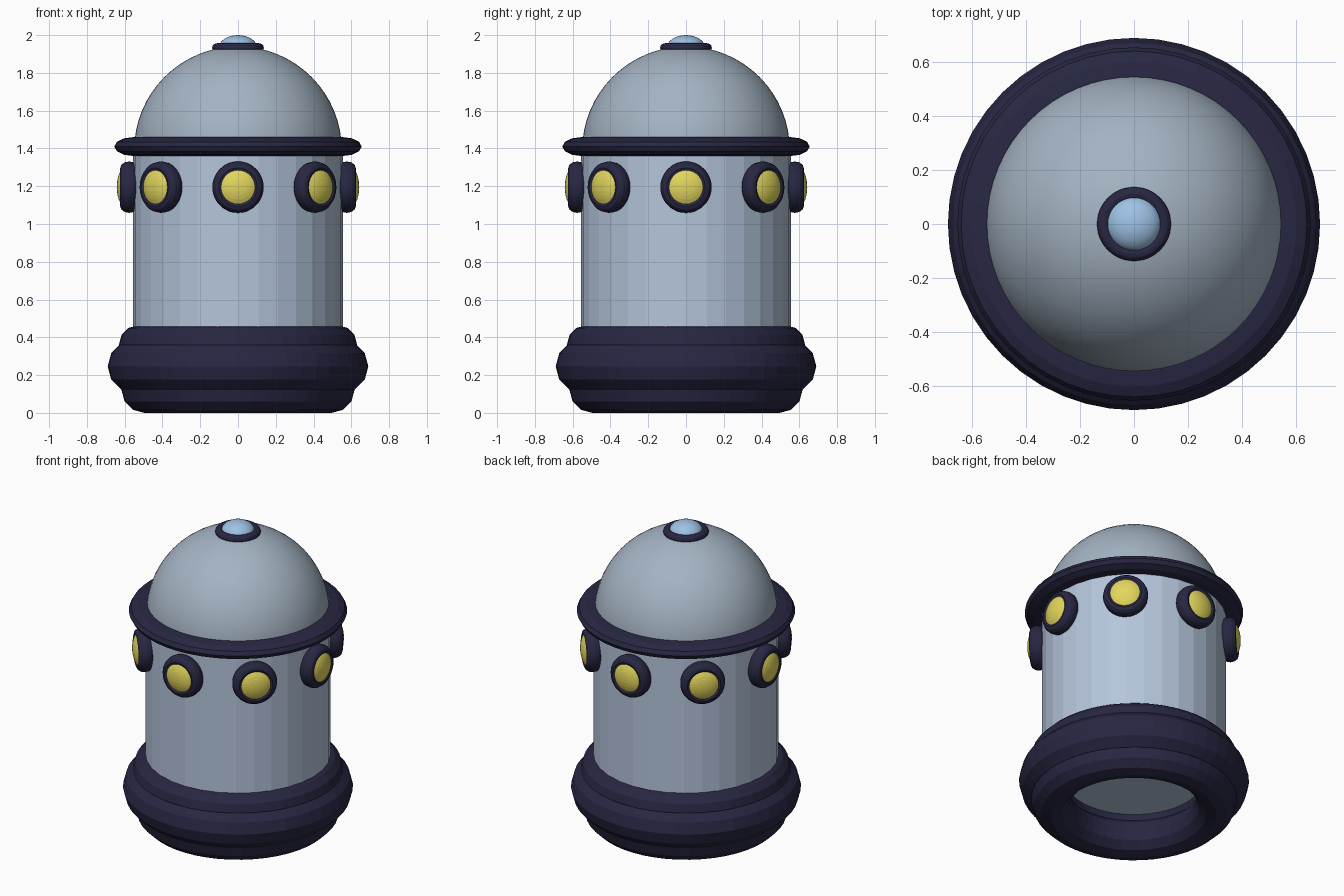
import bpy
import math

if "Cube" in bpy.data.objects:
    bpy.data.objects.remove(bpy.data.objects["Cube"])


def material(name, rgb):
    m = bpy.data.materials.new(name)
    m.diffuse_color = (*rgb, 1)
    m.use_nodes = True
    m.node_tree.nodes["Principled BSDF"].inputs["Base Color"].default_value = m.diffuse_color
    return m


BODY = material("pale blue grey", (0.46, 0.56, 0.71))
DOME = material("dome grey", (0.37, 0.45, 0.54))
DARK = material("dark navy", (0.021, 0.02, 0.056))
YELLOW = material("lamp yellow", (0.76, 0.67, 0.11))
BLUE = material("light blue", (0.34, 0.54, 0.78))


def finish(name, mat, scale=(1, 1, 1), smooth=False):
    ob = bpy.context.object
    ob.name = name
    ob.scale = scale
    ob.data.materials.append(mat)
    if smooth:
        bpy.ops.object.shade_smooth()
    return ob


def ring(name, major, minor, loc, rot=(0, 0, 0), flat=1.0, segs=48):
    bpy.ops.mesh.primitive_torus_add(
        major_radius=major, minor_radius=minor, major_segments=segs,
        minor_segments=12, location=loc, rotation=rot)
    return finish(name, DARK, (1, 1, flat))


def ball(name, mat, radius, depth, loc, rot=(0, 0, 0), smooth=False):
    bpy.ops.mesh.primitive_uv_sphere_add(
        segments=32, ring_count=16, radius=1, location=loc, rotation=rot)
    return finish(name, mat, (radius, radius, depth), smooth)


# Faceted body
bpy.ops.mesh.primitive_cylinder_add(
    vertices=32, radius=0.555, depth=1.15, location=(0, 0, 0.825))
finish("body", BODY)

# Base made of three stacked rings
ring("base_lower_ring", 0.495, 0.122, (0, 0, 0.122))
ring("base_middle_ring", 0.55, 0.14, (0, 0, 0.246))
ring("base_upper_ring", 0.53, 0.10, (0, 0, 0.363))

# Domed top: upper half of a sphere, with its brim
bpy.ops.mesh.primitive_uv_sphere_add(
    segments=64, ring_count=32, radius=0.55, location=(0, 0, 1.39))
finish("dome", DOME, smooth=True)
ring("brim", 0.55, 0.105, (0, 0, 1.41), flat=0.48)

# Crown lamp
ring("crown_ring", 0.112, 0.025, (0, 0, 1.932))
ball("crown_lamp", BLUE, 0.102, 0.068, (0, 0, 1.932), smooth=True)

# Eight round lamps around the body
for i in range(8):
    a = math.radians(45 * i)
    c, s = math.cos(a), math.sin(a)
    rot = (0, math.pi / 2, a)
    ring(f"lamp_ring_{i + 1}", 0.102, 0.034, (0.576 * c, 0.576 * s, 1.195),
         rot, flat=1.4)
    ball(f"lamp_{i + 1}", YELLOW, 0.12, 0.067,
         (0.575 * c, 0.575 * s, 1.195), rot)
